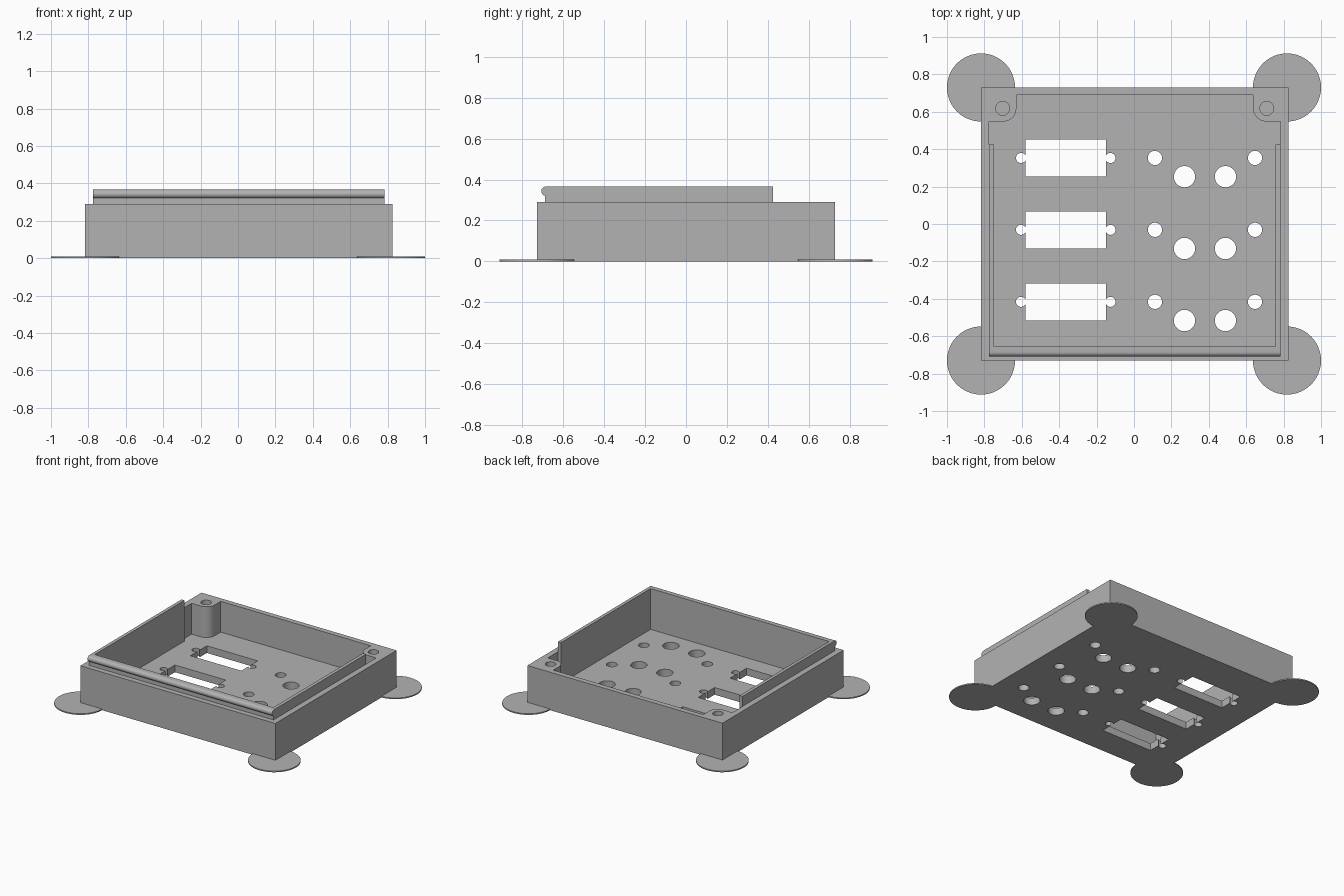
import bpy, bmesh, math
from mathutils import Matrix

if "Cube" in bpy.data.objects:
    bpy.data.objects.remove(bpy.data.objects["Cube"])

CX = 0.004            # centre line of the case
TOP, FLOOR = 0.29, 0.055

grey = bpy.data.materials.new("plain grey")
grey.diffuse_color = (0.45, 0.45, 0.45, 1)
grey.use_nodes = True
grey.node_tree.nodes["Principled BSDF"].inputs["Base Color"].default_value = grey.diffuse_color


def prism(name, pts, lo, hi, along_x=False):
    """Extrude a closed 2D outline along z, or a (y, z) outline along x."""
    bm = bmesh.new()
    to3d = (lambda p: (lo, *p)) if along_x else (lambda p: (*p, lo))
    face = bm.faces.new([bm.verts.new(to3d(p)) for p in pts])
    ext = bmesh.ops.extrude_face_region(bm, geom=[face])
    shift = (hi - lo, 0, 0) if along_x else (0, 0, hi - lo)
    bmesh.ops.translate(bm, vec=shift,
                        verts=[g for g in ext["geom"] if isinstance(g, bmesh.types.BMVert)])
    bmesh.ops.recalc_face_normals(bm, faces=bm.faces)
    mesh = bpy.data.meshes.new(name)
    bm.to_mesh(mesh)
    bm.free()
    mesh.materials.append(grey)
    ob = bpy.data.objects.new(name, mesh)
    bpy.context.collection.objects.link(ob)
    return ob


def arc(cx, cy, r, a0, a1, n):
    return [(cx + r * math.cos(math.radians(a0 + (a1 - a0) * i / n)),
             cy + r * math.sin(math.radians(a0 + (a1 - a0) * i / n))) for i in range(n + 1)]


def rect(x0, x1, y0, y1):
    return [(x0, y0), (x1, y0), (x1, y1), (x0, y1)]


def disc(name, x, y, r, lo, hi, n=40):
    return prism(name, arc(x, y, r, 0, 360, n)[:-1], lo, hi)


def cut(ob, cutter):
    """Subtract a cutter and remove it."""
    mod = ob.modifiers.new("cut", 'BOOLEAN')
    mod.operation, mod.solver, mod.object = 'DIFFERENCE', 'EXACT', cutter
    bpy.context.view_layer.objects.active = ob
    bpy.ops.object.modifier_apply(modifier=mod.name)
    bpy.data.objects.remove(cutter)


def smooth(ob):
    bpy.ops.object.select_all(action='DESELECT')
    ob.select_set(True)
    bpy.context.view_layer.objects.active = ob
    bpy.ops.object.shade_smooth_by_angle(angle=math.radians(30))


# Case body, hollowed around two rounded screw posts at the back corners
body = prism("case_body", rect(CX - 0.823, CX + 0.823, -0.73, 0.73), 0, TOP)
half = [(0.7535, -0.655), (0.7535, 0.425), (0.779, 0.425), (0.779, 0.548)]
half += arc(0.703, 0.618, 0.07, 270, 180, 10) + [(0.633, 0.69)]
outline = [(CX + x, y) for x, y in half] + [(CX - x, y) for x, y in reversed(half)]
cut(body, prism("cavity", outline, FLOOR, 0.6))

# Blind screw holes in the posts
for s in (-1, 1):
    cut(body, disc("screw_hole", CX + s * 0.706, 0.618, 0.037, 0.1, 0.4))

# Three rows of floor openings: window with two screw holes, then round holes
for y in (0.353, -0.031, -0.416):
    cut(body, prism("window", rect(-0.58, -0.15, y - 0.099, y + 0.099), -0.1, 0.15))
    for x, dy, r in ((-0.604, 0, 0.027), (-0.126, 0, 0.027),
                     (0.112, 0, 0.038), (0.647, 0, 0.038),
                     (0.27, -0.1, 0.057), (0.489, -0.1, 0.057)):
        cut(body, disc("round_hole", x, y + dy, r, -0.1, 0.15))
smooth(body)

# Raised lip on three sides with a rounded snap bead along the front
profile = [(0.425, TOP), (0.425, 0.366)]
profile += arc(-0.685, 0.343, 0.023, 90, 258, 12)
profile += [(-0.69, TOP)]
lip = prism("snap_lip", profile, CX - 0.779, CX + 0.779, along_x=True)
cut(lip, prism("lip_opening", rect(CX - 0.7535, CX + 0.7535, -0.655, 0.6), 0.1, 0.6))
smooth(lip)

# Thin round pads under the four corners
for sx, side in ((-1, "left"), (1, "right")):
    for sy, end in ((-1, "front"), (1, "back")):
        smooth(disc(f"corner_pad_{end}_{side}", sx * 0.818, sy * 0.73, 0.182, 0, 0.009, 48))
